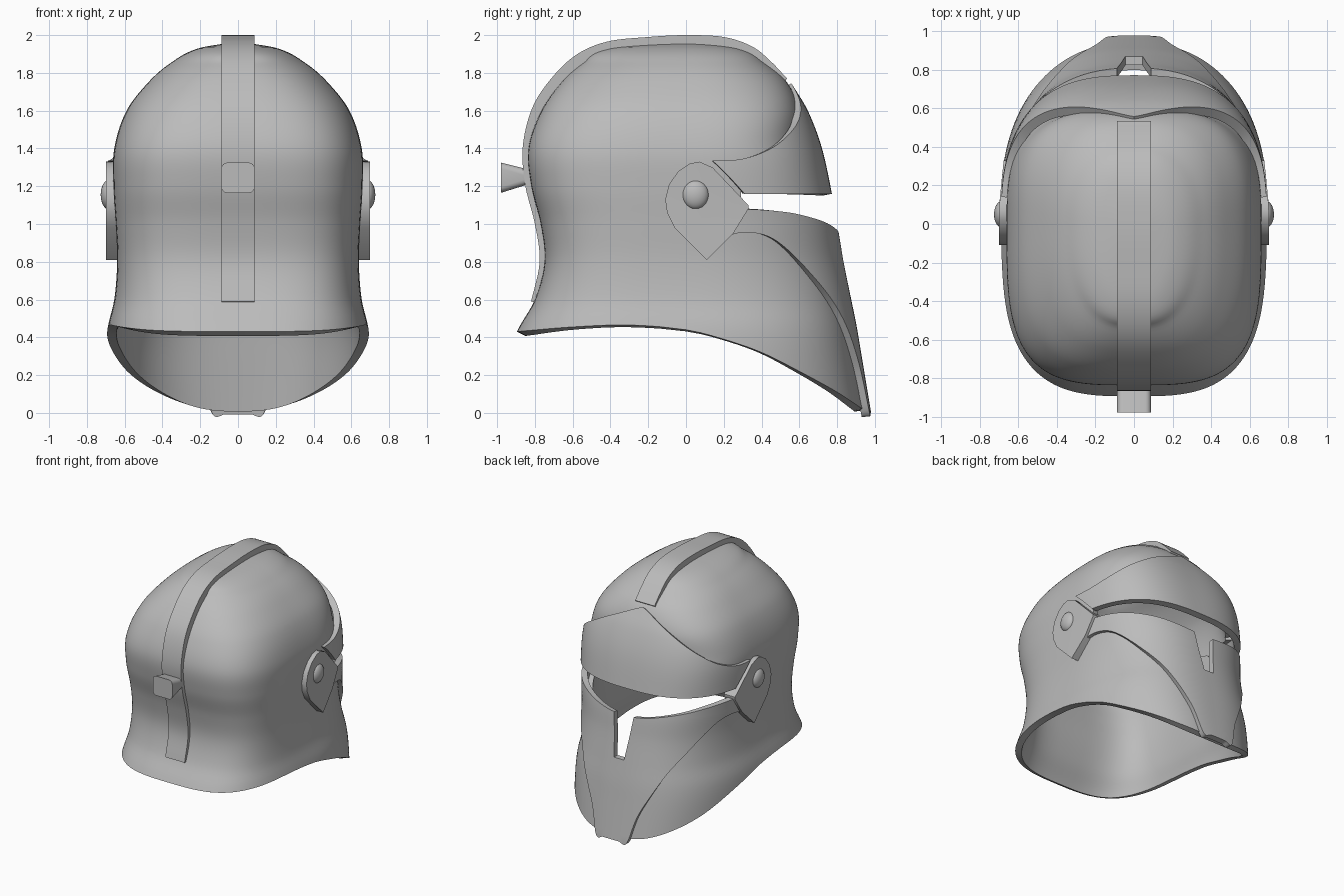
import bpy, bmesh, math

if "Cube" in bpy.data.objects:
    bpy.data.objects.remove(bpy.data.objects["Cube"])

grey = bpy.data.materials.new("plain_grey")
grey.use_nodes = True
grey.diffuse_color = (0.5, 0.5, 0.5, 1)
grey.node_tree.nodes["Principled BSDF"].inputs["Base Color"].default_value = (0.5, 0.5, 0.5, 1)
HALF = math.pi / 2

# Sections by height: z, half width, front y, back y, front and back squareness
SHELL = [(0, .70, .945, -.96, 2.4, 3.2), (.3, .70, .895, -.95, 2.5, 3.2),
         (.45, .69, .87, -.885, 2.5, 3.2), (.6, .655, .84, -.80, 2.5, 3.4),
         (.8, .64, .80, -.75, 2.5, 3.6), (1, .648, .765, -.77, 2.6, 3.6),
         (1.2, .66, .70, -.82, 2.8, 3.6), (1.4, .655, .61, -.835, 3, 3.5),
         (1.6, .59, .60, -.765, 2.9, 3.2), (1.75, .475, .535, -.66, 2.6, 2.9),
         (1.85, .36, .42, -.55, 2.4, 2.6), (1.93, .21, .28, -.41, 2.2, 2.4),
         (1.965, .01, .02, -.03, 2, 2)]
BROW = [(1.1, .69, .785, -.8, 2.7, 3), (1.4, .685, .72, -.8, 2.8, 3),
        (1.6, .63, .645, -.8, 2.8, 3), (1.75, .51, .555, -.7, 2.6, 3)]
FACE = [(r[0], r[1] + .03, r[2] + .035) + r[3:] for r in SHELL]


def smooth(keys, t):
    """Cubic interpolation through keys whose first entry is the parameter."""
    t = min(max(t, keys[0][0]), keys[-1][0])
    i = max(k for k in range(len(keys) - 1) if keys[k][0] <= t)
    a, b = keys[i], keys[i + 1]
    p, q = keys[max(i - 1, 0)], keys[min(i + 2, len(keys) - 1)]
    h = b[0] - a[0]
    u = (t - a[0]) / h
    out = []
    for c in range(1, len(a)):
        m0 = (b[c] - p[c]) / (b[0] - p[0]) * h
        m1 = (q[c] - a[c]) / (q[0] - a[0]) * h
        out.append(a[c] * (1 + 2 * u) * (1 - u) ** 2 + m0 * u * (1 - u) ** 2
                   + b[c] * u * u * (3 - 2 * u) - m1 * u * u * (1 - u))
    return out


def surf(table, a, z):
    w, yf, yb, nf, nb = smooth(table, z)
    c, s = math.cos(a), math.sin(a)
    n, depth = (nf, yf) if s >= 0 else (nb, yb)
    return (math.copysign(w * abs(c) ** (2 / n), c), depth * abs(s) ** (2 / n), z)


def at_y(table, y, z):
    w, yf, yb, nf, nb = smooth(table, z)
    return math.asin(min(1, (y / yf) ** (nf / 2))), z


def at_x(table, x, z):
    w, yf, yb, nf, nb = smooth(table, z)
    return math.acos(min(1, (x / w) ** (nf / 2))), z


def finish(name, bm, thick=0, cutter=None, angle=35):
    me = bpy.data.meshes.new(name)
    bm.to_mesh(me)
    bm.free()
    ob = bpy.data.objects.new(name, me)
    bpy.context.collection.objects.link(ob)
    me.materials.append(grey)
    bpy.ops.object.select_all(action='DESELECT')
    ob.select_set(True)
    bpy.context.view_layer.objects.active = ob
    if thick:
        mod = ob.modifiers.new("thickness", 'SOLIDIFY')
        mod.thickness, mod.offset = thick, -1
        bpy.ops.object.modifier_apply(modifier=mod.name)
    if cutter:
        mod = ob.modifiers.new("slot", 'BOOLEAN')
        mod.operation, mod.object, mod.solver = 'DIFFERENCE', cutter, 'EXACT'
        bpy.ops.object.modifier_apply(modifier=mod.name)
    bpy.ops.object.shade_smooth_by_angle(angle=math.radians(angle))
    return ob


def grid(point, cols, rows, wrap=False):
    bm = bmesh.new()
    vs = [[bm.verts.new(point(i / cols, j / rows)) for i in range(cols + (not wrap))]
          for j in range(rows + 1)]
    for j in range(rows):
        for i in range(cols):
            k = (i + 1) % len(vs[0])
            bm.faces.new((vs[j][i], vs[j][k], vs[j + 1][k], vs[j + 1][i]))
    return bm


def plate(table, low, high, cols=96, rows=20):
    """Symmetric patch between two edge curves given as (angle, height) keys."""
    def edge(keys, s):
        m = 1 - abs(2 * s - 1)
        keys = [(k / (len(keys) - 1),) + p for k, p in enumerate(keys)]
        a, z = smooth(keys, m)
        return (a if s <= .5 else math.pi - a), z

    def point(s, t):
        (a0, z0), (a1, z1) = edge(low, s), edge(high, s)
        return surf(table, a0 + (a1 - a0) * t, z0 + (z1 - z0) * t)
    return grid(point, cols, rows)


def prism(outline, place, a, b):
    bm = bmesh.new()
    ends = [[bm.verts.new(place(p, d)) for p in outline] for d in (a, b)]
    for e in ends:
        mid = bm.verts.new(sum((v.co for v in e), e[0].co * 0) / len(e))
        for i, v in enumerate(e):
            bm.faces.new((v, e[(i + 1) % len(e)], mid))
    for i in range(len(outline)):
        k = (i + 1) % len(outline)
        bm.faces.new((ends[0][i], ends[0][k], ends[1][k], ends[1][i]))
    bmesh.ops.recalc_face_normals(bm, faces=bm.faces)
    return bm


# Helmet shell with a sloping rim, opened behind the eye slot
RIM = [(-.9, .43), (-.6, .455), (-.3, .465), (0, .44), (.2, .39),
       (.4, .32), (.6, .22), (.8, .11), (.95, .01)]


def shell_point(s, t):
    a, z = s * 2 * math.pi, .4
    for _ in range(8):
        z = smooth(RIM, surf(SHELL, a, z)[1])[0]
    return surf(SHELL, a, z + (1.965 - z) * math.sin(t * HALF))


bm = grid(shell_point, 128, 72, True)
opened = []
for f in bm.faces:
    x, y, z = f.calc_center_median()
    eye = y > .28 and 1.1 - .28 * y < z < 1.3
    nose = abs(x) < .13 and y > .5 and .56 < z < 1.3
    if eye or nose:
        opened.append(f)
bmesh.ops.delete(bm, geom=opened, context='FACES')
finish("helmet_shell", bm, .05)

# Brow plate with a pointed upper edge
brow_low = [at_y(BROW, .31, 1.16), (HALF * .55, 1.16), (HALF * .78, 1.16), (HALF, 1.16)]
brow_high = [at_y(BROW, .14, 1.335), at_y(BROW, .3, 1.345), at_y(BROW, .45, 1.40),
             at_y(BROW, .55, 1.48), at_y(BROW, .6, 1.56), at_x(BROW, .2, 1.66), (HALF, 1.745)]
finish("brow_plate", plate(BROW, brow_low, brow_high), .05)

# Face plate, narrowing to the chin, with a tapered nose slot
slot = prism([(-.045, .62), (.045, .62), (.11, 1.12), (-.11, 1.12)],
             lambda p, d: (p[0], d, p[1]), .5, 1.2)
slot = finish("slot_cutter", slot)
slot.hide_render = True
face_low = [at_y(FACE, .2, .93), at_y(FACE, .3, .955), at_y(FACE, .42, .94),
            at_y(FACE, .52, .88), at_x(FACE, .50, .75), at_x(FACE, .36, .52),
            at_x(FACE, .22, .25), at_x(FACE, .14, 0), at_x(FACE, .07, 0), (HALF, 0)]
face_high = [at_y(FACE, .25, 1.08), at_y(FACE, .4, 1.075), at_y(FACE, .55, 1.06),
             at_y(FACE, .66, 1.035), at_x(FACE, .36, 1.01), at_x(FACE, .25, .985),
             at_x(FACE, .17, .97), at_x(FACE, .1, .96), at_x(FACE, .05, .96), (HALF, .96)]
finish("face_plate", plate(FACE, face_low, face_high, 120, 30), .045, slot)
bpy.data.objects.remove(slot)

# Hinge plates and round bosses on both sides
EAR = [(.11, .81), (-.06, .98), (-.1, 1.06), (-.11, 1.13), (-.09, 1.21), (-.04, 1.28),
       (.02, 1.32), (.07, 1.33), (.14, 1.3), (.33, 1.1), (.33, 1.08), (.25, .95)]
for side, label in ((1, "left"), (-1, "right")):
    def ear_place(p, d):
        return (side * (d - .1 * max(0, p[0] - .1)), p[0], p[1])
    finish(label + "_hinge_plate", prism(EAR, ear_place, .6, .70))
    bm = bmesh.new()
    bmesh.ops.create_uvsphere(bm, u_segments=32, v_segments=16, radius=1)
    for v in bm.verts:
        v.co = (side * .685 + v.co.x * .042, .05 + v.co.y * .07, 1.155 + v.co.z * .077)
    finish(label + "_hinge_boss", bm)

# Crest band over the crown
PATH = [(-.82, .59), (-.775, .8), (-.80, 1.0), (-.85, 1.2), (-.865, 1.4), (-.82, 1.6),
        (-.73, 1.75), (-.59, 1.89), (-.42, 1.965), (-.2, 1.99), (0, 2.0), (.2, 1.99),
        (.35, 1.94), (.45, 1.86), (.535, 1.77)]
PATH = [(k,) + p for k, p in enumerate(PATH)]
bm = grid(lambda s, t: ((s - .5) * .176, *smooth(PATH, t * 14)), 2, 84)
bmesh.ops.reverse_faces(bm, faces=bm.faces)
bmesh.ops.recalc_face_normals(bm, faces=bm.faces)
top = max(bm.faces, key=lambda f: f.calc_center_median().z)
if top.normal.z < 0:
    bmesh.ops.reverse_faces(bm, faces=bm.faces)
finish("crest_band", bm, .06)

# Flared block at the back
bm = bmesh.new()
bmesh.ops.create_cube(bm, size=1)
for v in bm.verts:
    far = v.co.y < 0
    v.co = (v.co.x * .176, -.98 if far else -.82,
            (1.245 if far else 1.25) + v.co.z * (.16 if far else .07))
edges = [e for e in bm.edges if abs(e.verts[0].co.y - e.verts[1].co.y) > .1]
bmesh.ops.bevel(bm, geom=edges, offset=.03, segments=4, affect='EDGES', profile=.5)
finish("rear_block", bm)
